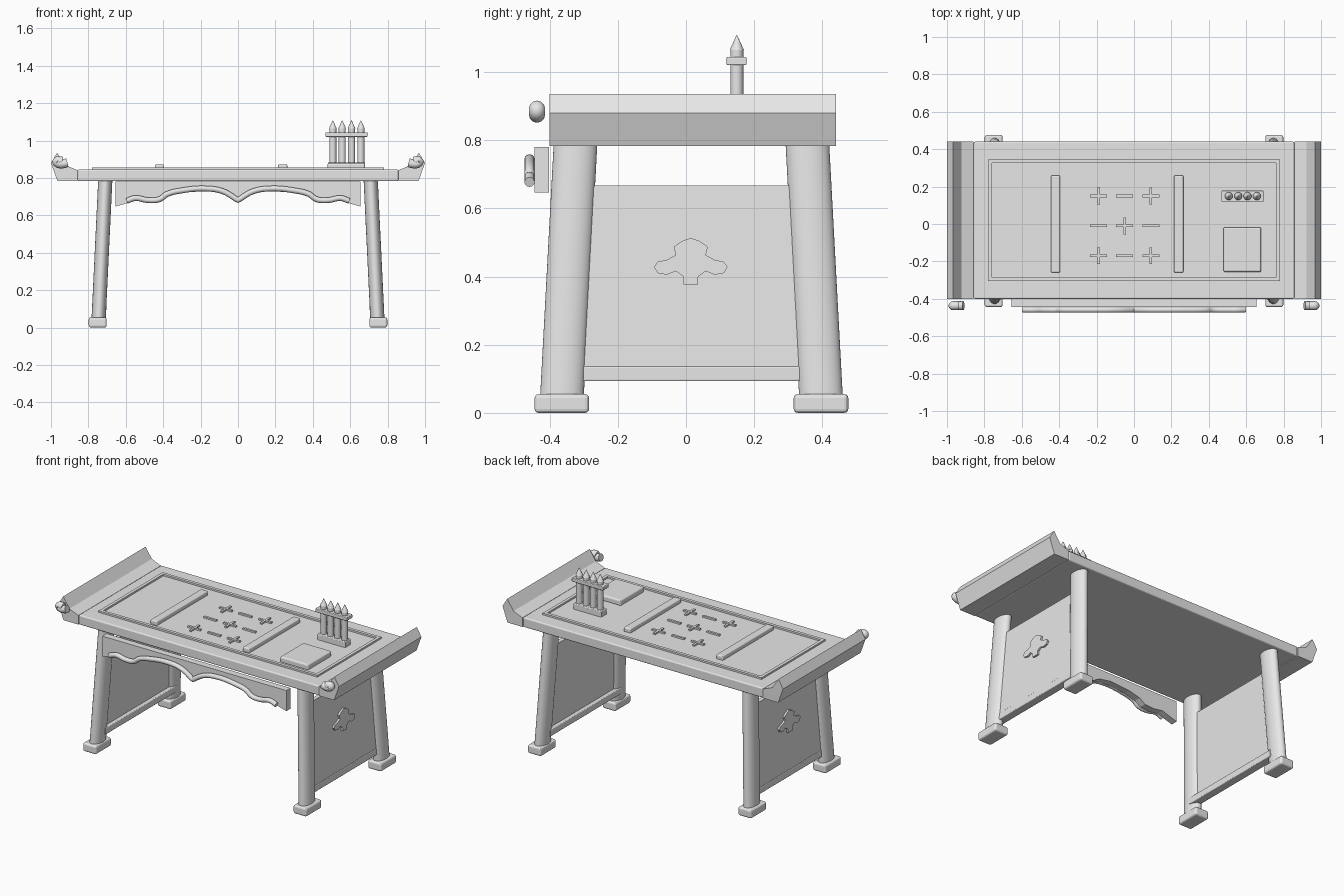
import bpy, bmesh, math
from mathutils import Vector

if "Cube" in bpy.data.objects:
    bpy.data.objects.remove(bpy.data.objects["Cube"], do_unlink=True)

grey = bpy.data.materials.new("plain grey")
grey.use_nodes = True
grey.diffuse_color = (0.8, 0.8, 0.8, 1)
grey.node_tree.nodes["Principled BSDF"].inputs["Base Color"].default_value = (0.8, 0.8, 0.8, 1)


def finish(name, bm, smooth=False):
    bmesh.ops.recalc_face_normals(bm, faces=bm.faces)
    mesh = bpy.data.meshes.new(name)
    bm.to_mesh(mesh)
    bm.free()
    mesh.materials.append(grey)
    ob = bpy.data.objects.new(name, mesh)
    bpy.context.collection.objects.link(ob)
    if smooth:
        bpy.ops.object.select_all(action='DESELECT')
        ob.select_set(True)
        bpy.context.view_layer.objects.active = ob
        bpy.ops.object.shade_smooth_by_angle(angle=math.radians(40))
    return ob


def bevel(ob, width):
    mod = ob.modifiers.new("Bevel", 'BEVEL')
    mod.width, mod.segments = width, 3
    return ob


def box(name, lo, hi, round_width=0):
    bm = bmesh.new()
    bmesh.ops.create_cube(bm, size=1)
    lo, hi = Vector(lo), Vector(hi)
    for v in bm.verts:
        v.co = (lo + hi) / 2 + v.co * (hi - lo)
    ob = finish(name, bm)
    return bevel(ob, round_width) if round_width else ob


def prism(name, first, last):
    """Closed solid between two matching outlines."""
    bm = bmesh.new()
    a = [bm.verts.new(p) for p in first]
    b = [bm.verts.new(p) for p in last]
    bm.faces.new(a)
    bm.faces.new(b)
    for i in range(len(a)):
        j = (i + 1) % len(a)
        bm.faces.new((a[i], a[j], b[j], b[i]))
    return finish(name, bm)


def tube(name, points, radius, sharp=()):
    cu = bpy.data.curves.new(name, 'CURVE')
    cu.dimensions, cu.bevel_depth, cu.bevel_resolution = '3D', radius, 4
    cu.resolution_u, cu.use_fill_caps = 8, True
    sp = cu.splines.new('BEZIER')
    sp.bezier_points.add(len(points) - 1)
    for i, (bp, p) in enumerate(zip(sp.bezier_points, points)):
        bp.co = p
        bp.handle_left_type = bp.handle_right_type = 'VECTOR' if i in sharp else 'AUTO'
    cu.materials.append(grey)
    ob = bpy.data.objects.new(name, cu)
    bpy.context.collection.objects.link(ob)
    return ob


def cone(name, x, y, z0, z1, r0, r1):
    bm = bmesh.new()
    bmesh.ops.create_cone(bm, cap_ends=True, segments=20, radius1=r0, radius2=r1, depth=z1 - z0)
    bmesh.ops.translate(bm, verts=bm.verts, vec=(x, y, (z0 + z1) / 2))
    return finish(name, bm, True)


def leg_x(z):
    return 0.745 - (z - 0.05) * 0.048


# Table top with a raised rectangular border
box("table_top", (-0.857, -0.40, 0.783), (0.857, 0.44, 0.846), 0.008)
for y in (-0.305, 0.325):
    box("border_long", (-0.78, y, 0.84), (0.78, y + 0.02, 0.857))
for x in (-0.78, 0.76):
    box("border_short", (x, -0.285, 0.84), (x + 0.02, 0.325, 0.857))
for x in (-0.445, 0.214):
    box("paperweight", (x, -0.26, 0.84), (x + 0.05, 0.26, 0.873), 0.008)

# Abstract inlay of small crosses and dashes
for i in range(3):
    for j in range(3):
        x, y = -0.19 + 0.14 * i, -0.17 + 0.16 * j
        box("inlay_dash", (x - 0.045, y - 0.007, 0.84), (x + 0.045, y + 0.007, 0.856))
        if (i + j) % 2 == 0:
            box("inlay_cross", (x - 0.007, y - 0.045, 0.84), (x + 0.007, y + 0.045, 0.8555))

# Upturned ends, legs, feet, side panels
wing = [(0.858, 0.783), (0.965, 0.783), (1.0, 0.88), (0.967, 0.935), (0.922, 0.868), (0.858, 0.842)]
curl = [(0.912, 0.882), (0.935, 0.876), (0.96, 0.878), (0.968, 0.888), (0.955, 0.892), (0.94, 0.889)]
half = [(0.021, 0.376), (0.022, 0.40), (0.044, 0.416), (0.07, 0.405), (0.097, 0.41), (0.108, 0.428),
        (0.097, 0.443), (0.07, 0.449), (0.044, 0.463), (0.05, 0.487), (0.026, 0.504)]
emblem = half + [(0, 0.513)] + [(-y, z) for y, z in reversed(half)]
panel = [(-0.335, 0.135), (0.36, 0.135), (0.35, 0.667), (-0.32, 0.667)]
for s, side in ((1, "left"), (-1, "right")):
    prism(side + "_upturned_end", [(s * x, -0.40, z) for x, z in wing], [(s * x, 0.44, z) for x, z in wing])
    tube(side + "_scroll", [(s * x, -0.437, z) for x, z in curl], 0.024)
    for y0, y1, end in ((-0.364, -0.324, "front"), (0.396, 0.356, "back")):
        bm = bmesh.new()
        bmesh.ops.create_cone(bm, cap_ends=True, segments=32, radius1=1, radius2=1, depth=1)
        for v in bm.verts:
            top = v.co.z > 0
            z = 0.79 if top else 0.045
            v.co = (s * (leg_x(z) + v.co.x * 0.038), (y1 if top else y0) + v.co.y * 0.064, z)
        finish(f"{side}_{end}_leg", bm, True)
        box(f"{side}_{end}_foot", (s * 0.75 - 0.048, y0 - 0.08, 0), (s * 0.75 + 0.048, y0 + 0.08, 0.055), 0.012)
    prism(side + "_side_panel", [(s * (leg_x(z) - 0.015), y, z) for y, z in panel],
          [(s * (leg_x(z) + 0.012), y, z) for y, z in panel])
    prism(side + "_emblem", [(s * leg_x(z), y + 0.014, z) for y, z in emblem],
          [(s * (leg_x(z) + 0.024), y + 0.014, z) for y, z in emblem])
    box(side + "_rail", (s * 0.729 - 0.027, -0.35, 0.093), (s * 0.729 + 0.027, 0.38, 0.136), 0.005)

# Front apron with a wavy moulding
wave = [(0.595, 0.677), (0.55, 0.692), (0.48, 0.681), (0.42, 0.686), (0.38, 0.713), (0.30, 0.733),
        (0.165, 0.743), (0.08, 0.728)]
wave = [(-x, z) for x, z in wave] + [(0, 0.681)] + list(reversed(wave))
outline = [(-0.656, 0.78), (-0.656, 0.647)] + [(x, z - 0.012) for x, z in wave] + [(0.656, 0.647), (0.656, 0.78)]
prism("front_apron", [(x, -0.445, z) for x, z in outline], [(x, -0.402, z) for x, z in outline])
tube("wavy_moulding", [(x, -0.459, z) for x, z in wave], 0.015, sharp=(8,))

# Brush stand and flat pad
box("stand_base", (0.48, 0.12, 0.84), (0.68, 0.178, 0.883), 0.005)
box("stand_crossbar", (0.467, 0.119, 1.02), (0.692, 0.178, 1.044), 0.004)
for i in range(4):
    x = 0.507 + 0.05 * i
    cone("brush_handle", x, 0.149, 0.87, 1.066, 0.019, 0.019)
    cone("brush_tip", x, 0.149, 1.064, 1.108, 0.021, 0.001)
box("flat_pad", (0.478, -0.257, 0.84), (0.68, -0.018, 0.88), 0.01)
